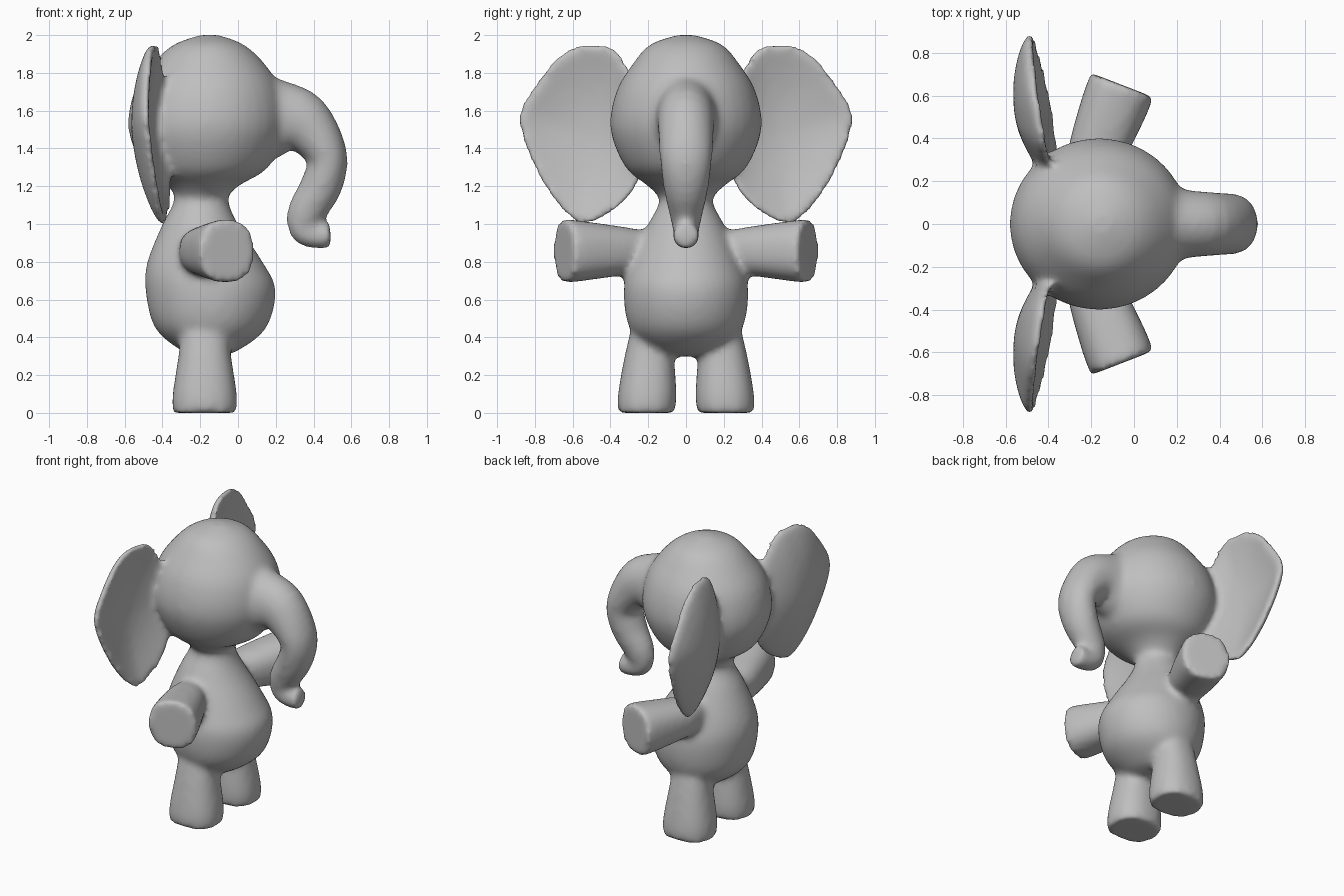
import bpy
import bmesh
import math
from mathutils import Vector

cube = bpy.data.objects.get("Cube")
if cube:
    bpy.data.objects.remove(cube, do_unlink=True)

SIDES = 36
skin = bmesh.new()


def spline(points, steps=4, closed=False):
    """Smooth curve of tuples passing through the given points."""
    pts = [Vector(p) for p in points]
    count = len(pts)
    result = []
    for i in range(count if closed else count - 1):
        if closed:
            a, b, c, d = (pts[(i + k) % count] for k in (-1, 0, 1, 2))
        else:
            a, b, c, d = (pts[min(max(i + k, 0), count - 1)] for k in (-1, 0, 1, 2))
        for s in range(steps):
            t = s / steps
            result.append(b + (c - a) * (t / 2)
                          + (a * 2 - b * 5 + c * 4 - d) * (t * t / 2)
                          + (b * 3 - a - c * 3 + d) * (t ** 3 / 2))
    if not closed:
        result.append(pts[-1])
    return result


def ellipse(center, u, v, power=2.0):
    """Ring around center spanned by the half axes u and v."""
    ring = []
    for i in range(SIDES):
        angle = math.tau * i / SIDES
        c, s = math.cos(angle), math.sin(angle)
        e = 2 / power
        ring.append(center + u * math.copysign(abs(c) ** e, c)
                    + v * math.copysign(abs(s) ** e, s))
    return ring


def loft(rings, mirror=False):
    """Skin a row of rings into a closed volume, mirrored across y if asked."""
    for side in (1, -1) if mirror else (1,):
        rows = [[skin.verts.new((p.x, p.y * side, p.z)) for p in r] for r in rings]
        faces = [skin.faces.new(rows[0]), skin.faces.new(rows[-1])]
        for low, high in zip(rows, rows[1:]):
            n = len(low)
            for i in range(n):
                j = (i + 1) % n
                faces.append(skin.faces.new((low[i], low[j], high[j], high[i])))
        bmesh.ops.recalc_face_normals(skin, faces=faces)


X, Y, Z = Vector((1, 0, 0)), Vector((0, 1, 0)), Vector((0, 0, 1))


def upright(profile):
    """Level rings from rows of (height, back x, front x, half width)."""
    return [ellipse(X * (back + front) / 2 + Z * height, X * (front - back) / 2, Y * width)
            for height, back, front, width in spline(profile)]


# Pear-shaped torso, running up inside the neck
loft(upright([
    (0.3, -0.2, -0.1, 0.05), (0.33, -0.3, 0, 0.18), (0.45, -0.44, 0.15, 0.3),
    (0.65, -0.49, 0.2, 0.33), (0.8, -0.48, 0.13, 0.29), (1, -0.4, 0, 0.2),
    (1.12, -0.34, -0.05, 0.14), (1.25, -0.34, -0.05, 0.14)]))

# Round head, flaring out of the neck
loft(upright([
    (1.1, -0.3, -0.1, 0.1), (1.2, -0.37, 0, 0.2), (1.3, -0.5, 0.16, 0.32),
    (1.5, -0.58, 0.25, 0.4), (1.7, -0.55, 0.23, 0.37), (1.85, -0.45, 0.14, 0.28),
    (1.95, -0.34, 0.03, 0.19), (2, -0.2, -0.1, 0.05)]))

# Curling trunk: centre x and z, half thickness, half width
trunk = spline([
    (0, 1.55, 0.3, 0.27), (0.21, 1.56, 0.21, 0.17), (0.35, 1.53, 0.16, 0.15),
    (0.47, 1.36, 0.11, 0.14), (0.44, 1.2, 0.11, 0.12), (0.36, 1.06, 0.1, 0.09),
    (0.35, 0.97, 0.08, 0.07), (0.41, 0.94, 0.07, 0.07), (0.49, 0.94, 0.07, 0.07)])
rings = []
for i, (x, z, thick, width) in enumerate(trunk):
    before, after = trunk[max(i - 1, 0)], trunk[min(i + 1, len(trunk) - 1)]
    normal = Vector((before.y - after.y, 0, after.x - before.x)).normalized()
    rings.append(ellipse(X * x + Z * z, normal * thick, Y * width))
loft(rings)

# Stubby legs, leaning in: height, half depth, half width
leg = spline([(0, 0.17, 0.15), (0.1, 0.17, 0.155), (0.3, 0.14, 0.13), (0.46, 0.12, 0.1)])
loft([ellipse(X * -0.176 + Y * (0.21 - z / 20) + Z * z, X * depth, Y * width, 2.3)
      for z, depth, width in leg], mirror=True)

# Arms reaching out and a little forward: distance from hand, half width, half height
reach = Vector((0.36, 0.93, 0)).normalized()
across = reach.cross(Z)
hand = Vector((-0.055, 0.65, 0.857))
arm = spline([(-0.5, 0.08, 0.1), (-0.36, 0.13, 0.125), (-0.12, 0.155, 0.157), (0, 0.157, 0.17)])
loft([ellipse(hand + reach * s, across * width, Z * height, 2.4)
      for s, width, height in arm], mirror=True)

# Dished ears: an outline in y and z, scaled from the front over the rim to the back
outline = spline([
    (0.34, 1.88), (0.5, 1.945), (0.65, 1.9), (0.79, 1.74), (0.88, 1.54),
    (0.76, 1.23), (0.6, 1.03), (0.48, 1.02), (0.28, 1.18), (0.2, 1.5)], closed=True)
middle = Vector((0.5, 1.48))
EAR_STEPS = 16
rings = []
for k in range(EAR_STEPS + 1):
    angle = math.pi * (0.02 + 0.96 * k / EAR_STEPS)
    size, face = math.sin(angle), math.cos(angle)
    bowl = 0.105 * (size ** 2 - 1)
    thick = 0.036 * math.copysign(abs(face) ** 0.4, face)
    ring = []
    for p in outline:
        q = middle + (p - middle) * size * 1.02
        lean = 0.06 * (middle.y - q.y) - 0.16 * (q.x - middle.x) - 0.415
        ring.append(Vector((lean + bowl + thick, q.x, q.y)))
    rings.append(ring)
loft(rings, mirror=True)

# One soft skin: the volumes are fused and their joints rounded
mesh = bpy.data.meshes.new("elephant_body")
skin.to_mesh(mesh)
skin.free()
body = bpy.data.objects.new("elephant_body", mesh)
bpy.context.collection.objects.link(body)

grey = bpy.data.materials.new("soft grey")
grey.use_nodes = True
shade = (0.52, 0.52, 0.52, 1)
grey.diffuse_color = shade
grey.node_tree.nodes["Principled BSDF"].inputs["Base Color"].default_value = shade
mesh.materials.append(grey)

fuse = body.modifiers.new("fuse", "REMESH")
fuse.mode = "VOXEL"
fuse.voxel_size = 0.02
fuse.use_smooth_shade = True
soften = body.modifiers.new("soften", "SMOOTH")
soften.factor = 0.5
soften.iterations = 10
